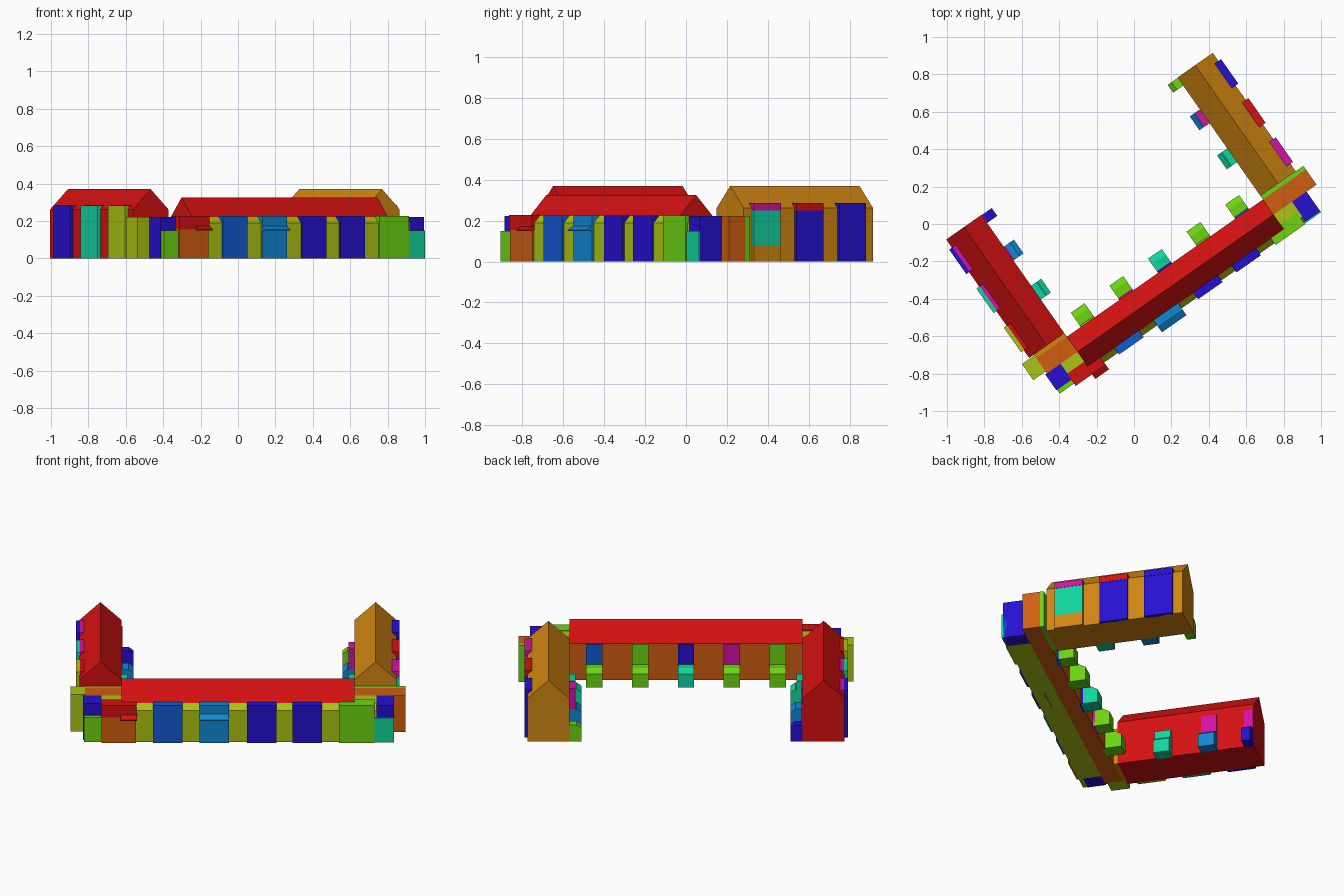
import bpy, math
from mathutils import Matrix

if "Cube" in bpy.data.objects:
    bpy.data.objects.remove(bpy.data.objects["Cube"])

ROT = Matrix.Rotation(math.radians(35), 4, 'Z')


def lin(c):
    c /= 255
    return c / 12.92 if c <= 0.04045 else ((c + 0.055) / 1.055) ** 2.4


COLOURS = {
    "red": (212, 17, 17), "ochre": (208, 134, 17), "yellow": (172, 196, 17),
    "orange": (208, 94, 17), "indigo": (36, 17, 208), "blue": (17, 90, 212),
    "sky": (17, 136, 212), "teal": (17, 212, 160), "green": (108, 212, 17),
    "magenta": (212, 17, 164),
}
MATS = {}
for n, rgb in COLOURS.items():
    MATS[n] = bpy.data.materials.new(n)
    MATS[n].diffuse_color = (*[lin(c) for c in rgb], 1)


def prism(name, colour, profile, axis, a, b):
    """Extrude a (across, z) profile along u (axis 0) or v (axis 1)."""
    n = len(profile)
    pts = [(t, p, z) if axis == 0 else (p, t, z) for t in (a, b) for p, z in profile]
    faces = [list(range(n))[::-1], list(range(n, 2 * n))]
    faces += [[i, (i + 1) % n, n + (i + 1) % n, n + i] for i in range(n)]
    area = sum(profile[i][0] * profile[(i + 1) % n][1] - profile[(i + 1) % n][0] * profile[i][1]
               for i in range(n))
    if (area > 0) != (axis == 0):
        faces = [f[::-1] for f in faces]
    me = bpy.data.meshes.new(name)
    me.from_pydata(pts, [], faces)
    me.transform(ROT)
    me.materials.append(MATS[colour])
    ob = bpy.data.objects.new(name, me)
    bpy.context.collection.objects.link(ob)


def box(name, colour, u0, u1, v0, v1, z0, z1):
    prism(name, colour, [(v0, z0), (v1, z0), (v1, z1), (v0, z1)], 0, u0, u1)


# Main range: front half, back half, gabled roof
prism("front_body", "yellow", [(-.515, 0), (-.387, 0), (-.387, .222), (-.485, .222), (-.515, .19)],
      0, -.75, .76)
box("back_body", "orange", -.84, .92, -.387, -.288, 0, .222)
prism("main_roof", "red", [(-.485, .222), (-.288, .222), (-.387, .325)], 0, -.64, .64)

# Gabled wings
for side, colour, name in ((-1, "red", "left"), (1, "ochre", "right")):
    prism(name + "_wing", colour, [(side * .64, 0), (side * .87, 0), (side * .87, .262),
          (side * .755, .37), (side * .64, .262)], 1, -.265, .508)

# Corner blocks joining the wings to the main range
box("left_link", "ochre", -.84, -.64, -.288, -.265, 0, .222)
box("right_link", "green", .64, .92, -.288, -.265, 0, .222)
box("left_end_block", "yellow", -.92, -.83, -.375, -.27, 0, .222)
box("left_corner_block", "indigo", -.85, -.75, -.49, -.387, 0, .222)
box("left_corner_porch", "green", -.845, -.75, -.515, -.48, 0, .15)
box("right_corner_block", "indigo", .76, .855, -.515, -.387, 0, .222)
box("right_corner_porch", "teal", .75, .855, -.522, -.48, 0, .15)

# Front bays
for i, (u0, u1, colour) in enumerate((
        (-.75, -.56, "orange"), (-.465, -.305, "blue"), (-.21, -.05, "sky"),
        (.05, .21, "indigo"), (.30, .46, "indigo"), (.555, .748, "green"))):
    box(f"front_bay_{i}", colour, u0, u1, -.526, -.45, 0, .226)
box("front_bay_band", "red", -.752, -.558, -.53, -.45, .155, .227)

# Front awnings
for name, colour, u0, u1 in (("red_awning", "red", -.645, -.555), ("sky_awning", "sky", -.21, -.05)):
    prism(name, colour, [(-.52, .15), (-.52, .178), (-.56, .155), (-.56, .15)], 0, u0, u1)

# Back porches of the main range, each with a wall panel above
for i, (panel, porch) in enumerate((("green", "green"), ("magenta", "green"), ("indigo", "teal"),
                                    ("green", "green"), ("blue", "green"))):
    u = (i - 2) * .252
    box(f"back_panel_{i}", panel, u - .045, u + .045, -.30, -.278, 0, .221)
    prism(f"back_porch_{i}", porch, [(-.29, 0), (-.195, 0), (-.195, .08), (-.23, .10), (-.29, .10)],
          0, u - .045, u + .045)

# Inner porches of the wings
for side, porches in ((-1, (("indigo", "magenta"), ("sky", "magenta"), ("teal", "teal"))),
                      (1, (("green", None), ("sky", "magenta"), ("teal", "teal")))):
    for i, (porch, panel) in enumerate(porches):
        v0, v1 = ((.455, .506), (.21, .30), (-.045, .045))[i]
        prism(f"wing_porch_{side}_{i}", porch, [(side * .65, 0), (side * .574, 0), (side * .574, .08),
              (side * .60, .10), (side * .65, .10)], 1, v0, v1)
        if panel:
            # panel is flush on the left wing and projects on the right one
            out = .605 if (side == 1 or panel == "teal") else .634
            box(f"wing_panel_{side}_{i}", panel, *sorted((side * .65, side * out)), v0, v1,
                .10, .15 if panel == "teal" else .225)

# Outer bays of the wings, rising through the eaves
for v, left, left_cap, right, right_cap in (
        (.375, "indigo", "magenta", "indigo", "indigo"),
        (.12, "teal", "magenta", "indigo", "red"),
        (-.135, "yellow", "red", "teal", "magenta")):
    a, b = v - .08, v + .08
    box("left_bay", left, -.888, -.866, a, b, 0, .284)
    box("left_bay_cap", left_cap, -.866, -.84, a, b, .22, .286)
    box("right_bay", right, .86, .885, a, b, .08 if right == "teal" else 0, .25)
    if right == "teal":
        box("right_bay_base", "ochre", .86, .885, a, b, 0, .08)
    box("right_bay_cap", right_cap, .845, .887, a, b, .25, .286)

for m in bpy.data.materials:
    if m.users and not m.is_grease_pencil:
        m.use_nodes = True
        m.node_tree.nodes["Principled BSDF"].inputs["Base Color"].default_value = m.diffuse_color
